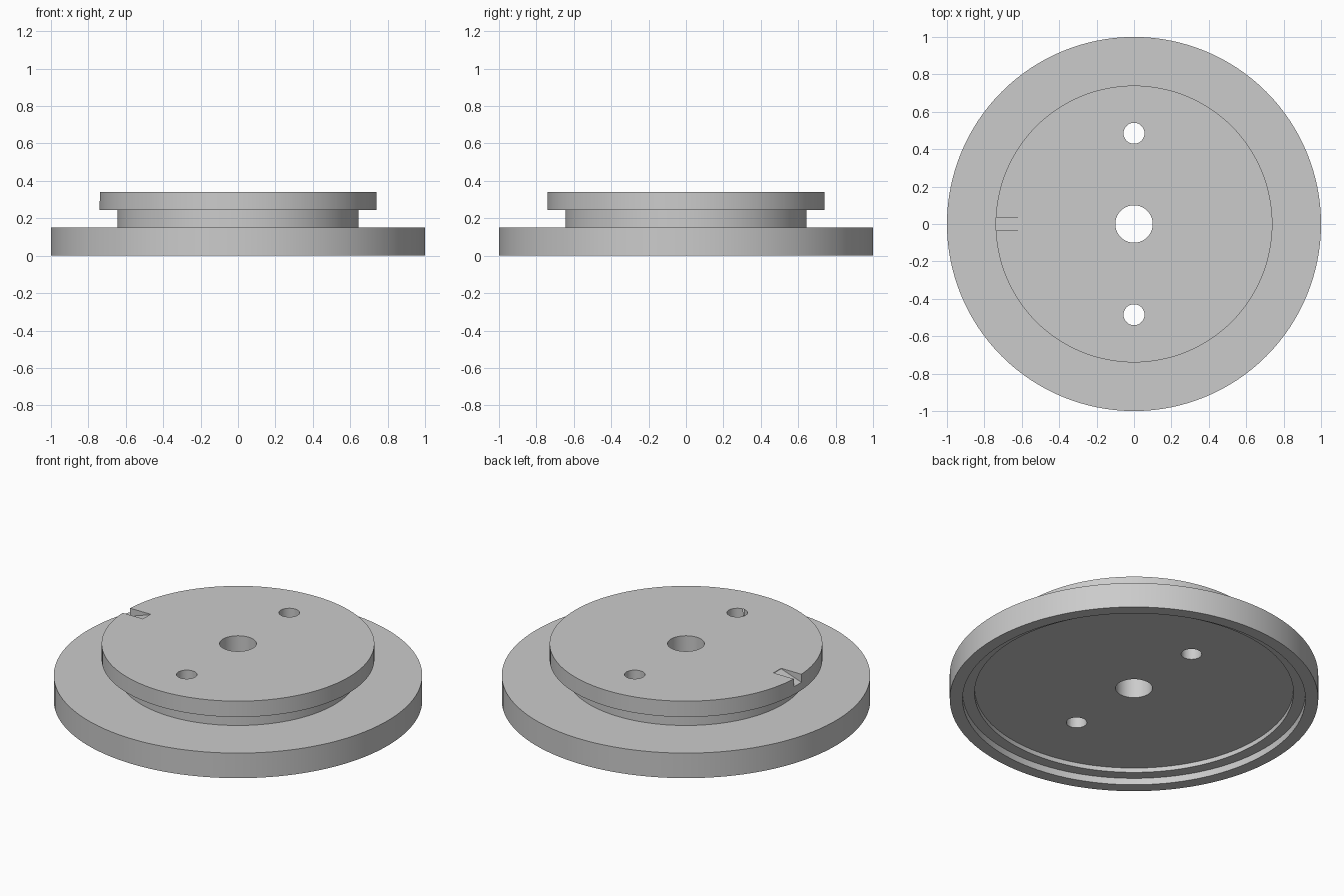
import bpy, bmesh, math

cube = bpy.data.objects.get("Cube")
if cube:
    bpy.data.objects.remove(cube, do_unlink=True)

# One plain grey for the whole part
grey = bpy.data.materials.new("plain_grey")
grey.use_nodes = True
colour = (0.6, 0.6, 0.6, 1)
grey.diffuse_color = colour
grey.node_tree.nodes["Principled BSDF"].inputs["Base Color"].default_value = colour

SEGMENTS = 128


def make_object(name, bm):
    bmesh.ops.recalc_face_normals(bm, faces=bm.faces)
    mesh = bpy.data.meshes.new(name)
    bm.to_mesh(mesh)
    bm.free()
    mesh.materials.append(grey)
    obj = bpy.data.objects.new(name, mesh)
    bpy.context.collection.objects.link(obj)
    return obj


def lathe(name, profile):
    """Revolve a closed (radius, height) outline about z."""
    bm = bmesh.new()
    rings = []
    for r, z in profile:
        angles = [math.tau * i / SEGMENTS for i in range(SEGMENTS)]
        rings.append([bm.verts.new((r * math.cos(a), r * math.sin(a), z)) for a in angles])
    for a, b in zip(rings, rings[1:] + rings[:1]):
        for i in range(SEGMENTS):
            j = (i + 1) % SEGMENTS
            bm.faces.new((a[i], a[j], b[j], b[i]))
    return make_object(name, bm)


def cut(target, cutter):
    cutter.hide_render = True
    mod = target.modifiers.new("cut", 'BOOLEAN')
    mod.operation = 'DIFFERENCE'
    mod.solver = 'EXACT'
    mod.object = cutter
    bpy.context.view_layer.objects.active = target
    bpy.ops.object.modifier_apply(modifier=mod.name)
    bpy.data.objects.remove(cutter, do_unlink=True)


# Flanged disc: centre bore, stepped underside, rim, neck and upper plate
disc = lathe("flanged_disc", [
    (0.10, 0.067), (0.865, 0.067), (0.865, 0.04), (0.93, 0.04), (0.93, 0),
    (1, 0), (1, 0.15), (0.645, 0.15), (0.645, 0.245),
    (0.74, 0.245), (0.74, 0.34), (0.10, 0.34)])

# Two bolt holes, front and back
for side in (-1, 1):
    bm = bmesh.new()
    bmesh.ops.create_cone(bm, cap_ends=True, segments=48, radius1=0.056,
                          radius2=0.056, depth=1)
    bmesh.ops.translate(bm, verts=bm.verts, vec=(0, side * 0.485, 0.2))
    cut(disc, make_object("hole_cutter", bm))

# Index notch in the edge of the upper plate, ramping down outwards
bm = bmesh.new()
outline = [(-0.605, 0.337), (-0.605, 0.4), (-0.8, 0.4), (-0.8, 0.272)]
face = bm.faces.new([bm.verts.new((x, -0.036, z)) for x, z in outline])
extruded = bmesh.ops.extrude_face_region(bm, geom=[face])["geom"]
bmesh.ops.translate(bm, vec=(0, 0.072, 0),
                    verts=[v for v in extruded if isinstance(v, bmesh.types.BMVert)])
cut(disc, make_object("notch_cutter", bm))

# Smooth round walls, crisp edges
bpy.ops.object.select_all(action='DESELECT')
disc.select_set(True)
bpy.context.view_layer.objects.active = disc
bpy.ops.object.shade_smooth_by_angle(angle=math.radians(15))
